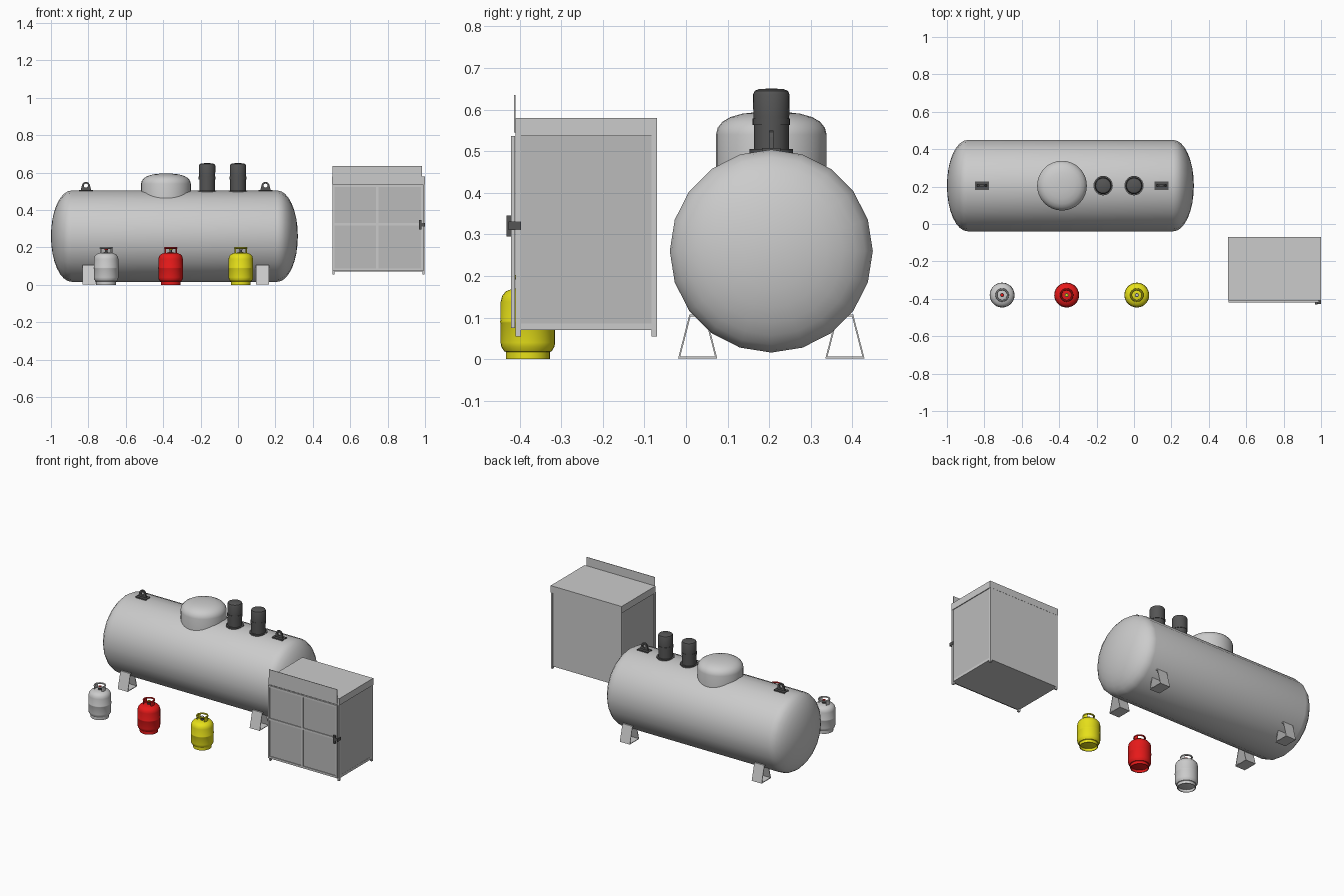
import bpy, bmesh
from math import pi, sin, cos, radians
from mathutils import Matrix

if "Cube" in bpy.data.objects:
    bpy.data.objects.remove(bpy.data.objects["Cube"])


def material(name, r, g, b):
    m = bpy.data.materials.new(name)
    m.diffuse_color = (r, g, b, 1)
    m.use_nodes = True
    m.node_tree.nodes["Principled BSDF"].inputs["Base Color"].default_value = m.diffuse_color
    return m


DARK = material("dark_metal", 0.09, 0.09, 0.09)
PANEL = material("panel_grey", 0.5, 0.5, 0.5)
RED = material("red_paint", 0.8, 0.01, 0.01)
YELLOW = material("yellow_paint", 0.8, 0.75, 0.01)


def add(name, mesh, mat=None, loc=(0, 0, 0), rot=(0, 0, 0), smooth=None):
    ob = bpy.data.objects.new(name, mesh)
    bpy.context.collection.objects.link(ob)
    ob.location, ob.rotation_euler = loc, rot
    if mat:
        mesh.materials.append(mat)
    if smooth:
        bpy.ops.object.select_all(action='DESELECT')
        ob.select_set(True)
        bpy.context.view_layer.objects.active = ob
        bpy.ops.object.shade_smooth_by_angle(angle=radians(smooth))
    return ob


def lathe(name, profile, sides, loc, mat=None, rot=(0, 0, 0), start=0, sweep=360):
    """Revolve (radius, height) points around local z."""
    bm = bmesh.new()
    vs = [bm.verts.new((r * cos(radians(start)), r * sin(radians(start)), z)) for r, z in profile]
    es = [bm.edges.new(p) for p in zip(vs, vs[1:])]
    bmesh.ops.spin(bm, geom=vs + es, cent=(0, 0, 0), axis=(0, 0, 1),
                   angle=radians(sweep), steps=sides)
    bmesh.ops.remove_doubles(bm, verts=bm.verts, dist=1e-5)
    bmesh.ops.recalc_face_normals(bm, faces=bm.faces)
    me = bpy.data.meshes.new(name)
    bm.to_mesh(me)
    bm.free()
    return add(name, me, mat, loc, rot, smooth=35)


def box(name, x, y, z, mat=None):
    """Box from (min, max) ranges."""
    bm = bmesh.new()
    size = [b - a for a, b in (x, y, z)]
    mid = [(a + b) / 2 for a, b in (x, y, z)]
    bmesh.ops.create_cube(bm, size=1, matrix=Matrix.Diagonal((*size, 1)))
    me = bpy.data.meshes.new(name)
    bm.to_mesh(me)
    bm.free()
    return add(name, me, mat, mid)


def plate(name, outlines, depth, loc, rot, mat=None):
    """Extruded flat shape; later outlines are holes."""
    cu = bpy.data.curves.new(name, 'CURVE')
    cu.dimensions, cu.fill_mode, cu.extrude = '2D', 'BOTH', depth / 2
    for pts in outlines:
        sp = cu.splines.new('POLY')
        sp.points.add(len(pts) - 1)
        for p, (x, y) in zip(sp.points, pts):
            p.co = (x, y, 0, 1)
        sp.use_cyclic_u = True
        sp.use_smooth = False
    tmp = bpy.data.objects.new("tmp", cu)
    bpy.context.collection.objects.link(tmp)
    me = bpy.data.meshes.new_from_object(tmp.evaluated_get(bpy.context.evaluated_depsgraph_get()))
    bpy.data.objects.remove(tmp)
    me.name = name
    return add(name, me, mat, loc, rot)


# Large horizontal tank with elliptical ends
TY, TZ, R = 0.205, 0.26, 0.244
cap = [(R * cos(a), 0.11 * sin(a)) for a in [i * pi / 16 for i in range(8)]] + [(0, 0.11)]
tank = [(r, -0.89 - h) for r, h in reversed(cap)] + [(r, 0.21 + h) for r, h in cap]
lathe("tank", tank, 20, (0, TY, TZ), rot=(0, pi / 2, 0))

# Manhole dome
lathe("tank_dome", [(0.133, 0.44), (0.133, 0.54), (0.129, 0.556), (0.117, 0.571),
                    (0.098, 0.582), (0.07, 0.59), (0.035, 0.594), (0, 0.595)], 32, (-0.385, TY, 0))

# Pipe stubs on top
for i, x in enumerate((-0.165, 0.0)):
    lathe(f"pipe_stub_{i + 1}",
          [(0, 0.49), (0.052, 0.49), (0.052, 0.505), (0.042, 0.505), (0.042, 0.563),
           (0.045, 0.563), (0.045, 0.578), (0.043, 0.578), (0.044, 0.636), (0.04, 0.645),
           (0.03, 0.649), (0, 0.651)], 24, (x, TY, 0), DARK)

# Lifting lugs
lug = [(-0.028, 0), (0.028, 0), (0.021, 0.03), (0.014, 0.042), (0.005, 0.046),
       (-0.005, 0.046), (-0.014, 0.042), (-0.021, 0.03)]
eye = [(0.011 * cos(i * pi / 6), 0.026 + 0.011 * sin(i * pi / 6)) for i in range(12)]
for i, x in enumerate((-0.813, 0.147)):
    box(f"lug_base_{i + 1}", (x - 0.037, x + 0.037), (TY - 0.022, TY + 0.022), (0.495, 0.508), DARK)
    plate(f"lug_eye_{i + 1}", [lug, eye], 0.01, (x, TY, 0.504), (pi / 2, 0, 0), DARK)

# Hollow trapezoid legs
outer = [(-0.047, 0.002), (0.047, 0.002), (0.02, 0.107), (-0.02, 0.107)]
inner = [(-0.042, 0.006), (0.042, 0.006), (0.017, 0.103), (-0.017, 0.103)]
for side, y in (("front", 0.028), ("back", 0.382)):
    for end, x in (("left", -0.797), ("right", 0.13)):
        plate(f"{side}_{end}_leg", [outer, inner], 0.07, (x, y, 0), (pi / 2, 0, pi / 2))

# Gas bottles
body = [(0, 0.014), (0.044, 0.014), (0.057, 0.019), (0.064, 0.03), (0.0655, 0.04),
        (0.0655, 0.086), (0.0665, 0.088), (0.0665, 0.092), (0.0655, 0.094), (0.0655, 0.138),
        (0.062, 0.152), (0.053, 0.163), (0.036, 0.170), (0, 0.173)]
for name, x, mat, knob in (("grey", -0.705, None, RED), ("red", -0.36, RED, YELLOW),
                           ("yellow", 0.015, YELLOW, None)):
    at = (x, -0.38, 0)
    lathe(f"{name}_bottle", body, 28, at, mat)
    lathe(f"{name}_bottle_foot", [(0.053, 0.022), (0.053, 0), (0.049, 0), (0.049, 0.022)], 28, at, mat)
    # Collar: two side guards joined by a rolled rim
    for s, start in (("right", -35), ("left", 145)):
        lathe(f"{name}_bottle_guard_{s}",
              [(0.03, 0.165), (0.033, 0.165), (0.033, 0.195), (0.03, 0.195), (0.03, 0.165)],
              6, at, mat, start=start, sweep=70)
    rim = [(0.031 + 0.005 * cos(i * pi / 4), 0.197 + 0.005 * sin(i * pi / 4)) for i in range(9)]
    lathe(f"{name}_bottle_rim", rim, 24, at, mat)
    # Valve
    lathe(f"{name}_valve", [(0.011, 0.168), (0.011, 0.176), (0.006, 0.176), (0.006, 0.188), (0, 0.188)],
          12, at, DARK)
    lathe(f"{name}_valve_knob", [(0, 0.185), (0.009, 0.185), (0.009, 0.193), (0, 0.193)], 10, at, knob)

# Storage cabinet shell
box("cabinet_roof", (0.502, 1.0), (-0.41, -0.07), (0.537, 0.58))
box("cabinet_floor", (0.505, 0.996), (-0.41, -0.072), (0.07, 0.086))
box("cabinet_back", (0.505, 0.996), (-0.076, -0.071), (0.07, 0.54))
for s, x in (("left", 0.504), ("right", 0.986)):
    for d, y in (("front", -0.41), ("back", -0.083)):
        box(f"cabinet_{d}_{s}_post", (x, x + 0.012), (y, y + 0.013), (0.055, 0.54))
for s, x in (("left", 0.507), ("right", 0.991)):
    box(f"cabinet_{s}_panel", (x, x + 0.004), (-0.4, -0.08), (0.08, 0.54), PANEL)
box("cabinet_top_board", (0.506, 0.985), (-0.413, -0.410), (0.545, 0.635))

# Cabinet door: frame, cross bars, panel
X0, X1, Z0, Z1, W = 0.504, 0.992, 0.075, 0.537, 0.013
for n, x in (("left", X0), ("middle", 0.739), ("right", X1 - W)):
    box(f"door_{n}_stile", (x, x + W), (-0.421, -0.411), (Z0, Z1))
for n, z in (("bottom", Z0), ("middle", 0.317), ("top", Z1 - W)):
    box(f"door_{n}_rail", (X0, X1), (-0.4205, -0.411), (z, z + W))
box("door_panel", (X0 + 0.004, X1 - 0.004), (-0.416, -0.412), (Z0 + 0.004, Z1 - 0.004), PANEL)

# Door latch
box("latch_handle", (0.968, 0.982), (-0.431, -0.42), (0.295, 0.346), DARK)
box("latch_bolt", (0.97, 1.0), (-0.427, -0.396), (0.311, 0.331), DARK)
